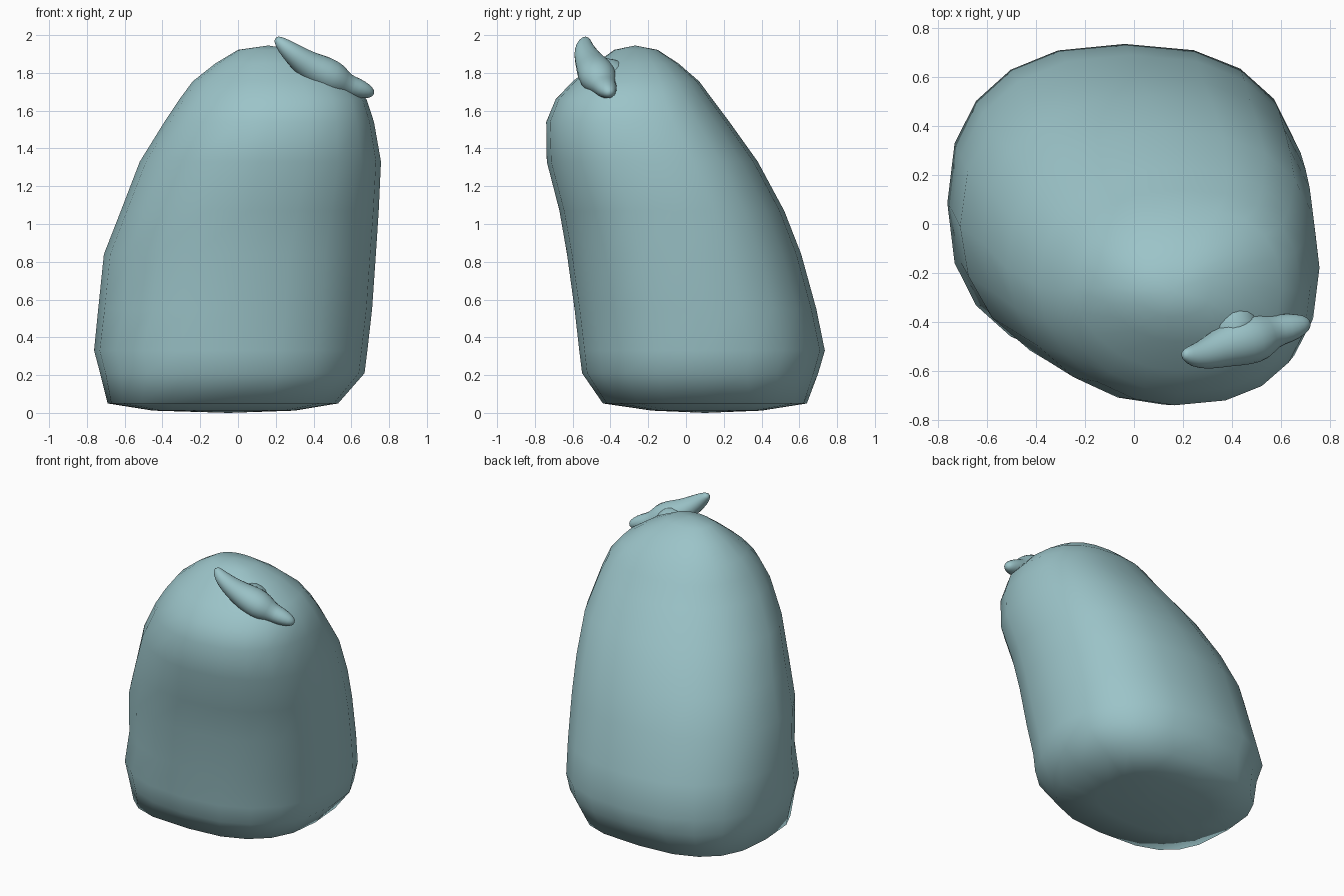
import bpy, math
from mathutils import Vector

if "Cube" in bpy.data.objects:
    bpy.data.objects.remove(bpy.data.objects["Cube"])


def loft(name, rings, start, end):
    """Skin a stack of rings and close both ends on a point."""
    n = len(rings[0])
    verts = [p for r in rings for p in r] + [start, end]
    s, e = len(verts) - 2, len(verts) - 1
    last = (len(rings) - 1) * n
    faces = []
    for i in range(n):
        j = (i + 1) % n
        for k in range(len(rings) - 1):
            a, b = k * n, (k + 1) * n
            faces.append((a + i, a + j, b + j, b + i))
        faces.append((s, j, i))
        faces.append((e, last + i, last + j))
    me = bpy.data.meshes.new(name)
    me.from_pydata([tuple(v) for v in verts], [], faces)
    me.polygons.foreach_set("use_smooth", [True] * len(me.polygons))
    ob = bpy.data.objects.new(name, me)
    bpy.context.collection.objects.link(ob)
    mat = bpy.data.materials.get("cloth") or bpy.data.materials.new("cloth")
    mat.diffuse_color = (0.33, 0.55, 0.58, 1)
    mat.use_nodes = True
    mat.node_tree.nodes["Principled BSDF"].inputs["Base Color"].default_value = mat.diffuse_color
    me.materials.append(mat)
    return ob


def rounded_square(x0, x1, y0, y1, z, powers, n=20):
    """Superellipse ring; one roundness per corner (++, -+, --, +-)."""
    cx, cy, a, b = (x0 + x1) / 2, (y0 + y1) / 2, (x1 - x0) / 2, (y1 - y0) / 2
    ring = []
    for i in range(n):
        t = 2 * math.pi * i / n
        c, s = math.cos(t), math.sin(t)
        p = powers[i * 4 // n]
        ring.append((cx + a * math.copysign(abs(c) ** (2 / p), c),
                     cy + b * math.copysign(abs(s) ** (2 / p), s), z))
    return ring


def tube(name, path, flat=1.0):
    """Tapered tube through (x, y, z, radius) stations."""
    pts = [Vector(p[:3]) for p in path]
    rings = []
    for i, p in enumerate(pts):
        d = (pts[min(i + 1, len(pts) - 1)] - pts[max(i - 1, 0)]).normalized()
        u = d.cross(Vector((0, 0, 1))).normalized()
        v = u.cross(d)
        r = path[i][3]
        rings.append([p + r * (math.cos(t) * u + flat * math.sin(t) * v)
                      for t in (-2 * math.pi * k / 10 for k in range(10))])
    d0, d1 = (pts[0] - pts[1]).normalized(), (pts[-1] - pts[-2]).normalized()
    ob = loft(name, rings, pts[0] + d0 * 0.01, pts[-1] + d1 * 0.01)
    ob.data.flip_normals()
    ob.modifiers.new("smooth", "SUBSURF").levels = 1
    return ob


# Sack body: x and y extents at each height, leaning to the front right
BASE = (3.0, 2.7, 3.1, 2.5)
LOW = (2.5, 2.4, 2.4, 2.3)
MID = (2.4, 2.3, 2.1, 2.35)
TOP = (2.45, 2.2, 1.9, 2.4)
levels = [
    (-0.45, 0.30, -0.18, 0.40, 0.012, BASE),
    (-0.69, 0.53, -0.44, 0.64, 0.05, BASE),
    (-0.73, 0.67, -0.55, 0.70, 0.21, LOW),
    (-0.762, 0.685, -0.565, 0.735, 0.33, LOW),
    (-0.74, 0.71, -0.59, 0.69, 0.55, MID),
    (-0.71, 0.73, -0.63, 0.61, 0.84, MID),
    (-0.62, 0.745, -0.67, 0.52, 1.07, MID),
    (-0.52, 0.757, -0.737, 0.38, 1.33, TOP),
    (-0.39, 0.72, -0.74, 0.23, 1.54, TOP),
    (-0.31, 0.68, -0.69, 0.14, 1.66, TOP),
    (-0.24, 0.60, -0.60, 0.07, 1.755, TOP),
    (-0.12, 0.46, -0.48, -0.04, 1.85, TOP),
    (0.00, 0.31, -0.38, -0.15, 1.922, TOP),
]
sack = loft("sack_body", [rounded_square(*l) for l in levels],
            (-0.05, 0.1, 0.0), (0.16, -0.27, 1.945))

# Knot with its two pointed ears
tube("knot_ears", [
    (0.205, -0.53, 1.98, 0.025), (0.24, -0.54, 1.945, 0.05),
    (0.30, -0.53, 1.895, 0.07), (0.37, -0.50, 1.84, 0.09),
    (0.45, -0.475, 1.80, 0.11), (0.52, -0.46, 1.765, 0.105),
    (0.57, -0.435, 1.735, 0.07), (0.63, -0.425, 1.72, 0.065),
    (0.69, -0.41, 1.70, 0.045), (0.71, -0.40, 1.69, 0.025),
], 0.9)

# Gathered neck that swells from the sack into the knot
tube("knot_neck", [
    (0.34, -0.34, 1.68, 0.20), (0.38, -0.39, 1.74, 0.15),
    (0.42, -0.44, 1.79, 0.11), (0.45, -0.475, 1.81, 0.085),
])
